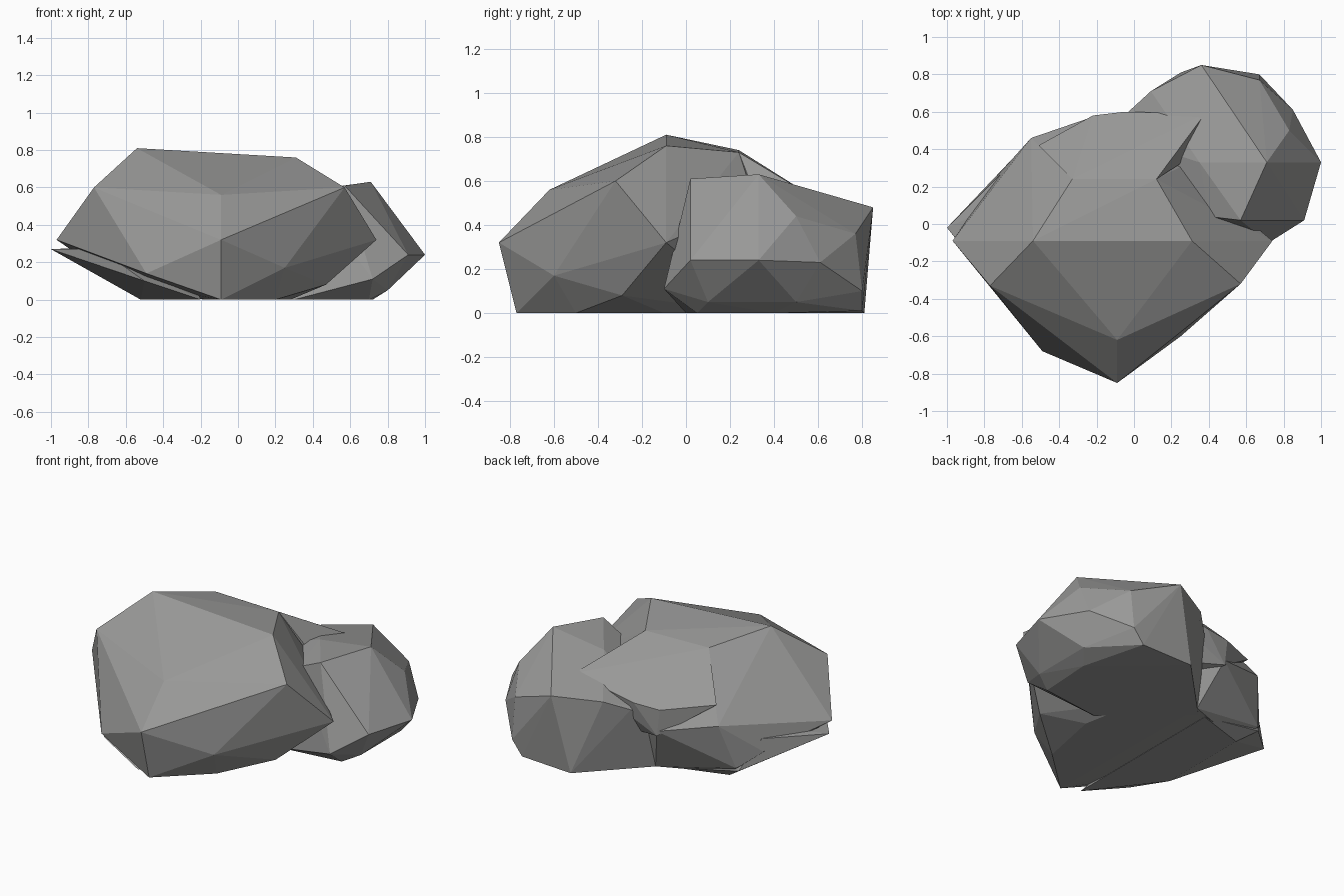
import bpy, bmesh

stone = bpy.data.materials.new("grey stone")
stone.diffuse_color = (0.32, 0.32, 0.315, 1)


def rock(name, points):
    """Faceted stone: the hull around a few corner points."""
    bm = bmesh.new()
    for p in points:
        bm.verts.new(p)
    res = bmesh.ops.convex_hull(bm, input=bm.verts)
    inner = {g for g in res["geom_interior"] + res["geom_unused"]
             if isinstance(g, bmesh.types.BMVert)}
    bmesh.ops.delete(bm, geom=list(inner), context="VERTS")
    bmesh.ops.recalc_face_normals(bm, faces=bm.faces)
    mesh = bpy.data.meshes.new(name)
    bm.to_mesh(mesh)
    bm.free()
    mesh.materials.append(stone)
    obj = bpy.data.objects.new(name, mesh)
    bpy.context.collection.objects.link(obj)
    return obj


# Large front boulder
rock("main_boulder", [
    (-.54, -.09, .81), (-.09, -.09, .76), (.31, -.09, .76),
    (-.33, .24, .74), (.12, .24, .73), (.26, .31, .50),
    (-.09, -.62, .56), (-.77, -.33, .60), (.57, -.32, .60),
    (-.97, -.09, .32), (-.09, -.85, .32), (.74, -.09, .32),
    (-.70, -.41, .32), (-.49, -.68, .14), (.25, -.60, .17), (.47, -.29, .08),
    (-.55, .46, .38), (-.20, .58, .30), (-.73, .26, .19), (-.62, .38, .10),
    (-.09, -.77, 0), (.20, -.50, 0), (.28, -.10, 0), (-.20, -.66, .02),
    (-.52, .29, .01), (-.10, .45, 0), (.20, .30, 0)])

# Thin lower slab sticking out on the left
rock("lower_slab", [
    (-1, -.02, .27), (-.74, -.34, .27), (-.50, -.64, .10), (-.20, -.72, 0),
    (-.75, .20, .15), (-.63, .37, .08), (-.52, .30, 0), (-.52, -.30, 0),
    (-.66, -.10, .08), (-.72, .26, .27), (-.20, .40, 0), (-.30, .30, .30)])

# Ridge running down the back over the side boulder
rock("back_ridge", [
    (.12, .24, .73), (.38, .59, .52), (.26, .33, .50), (-.33, .24, .74),
    (-.51, .42, .49), (-.22, .58, .44), (-.05, .60, .45), (-.20, .58, .27),
    (0, .20, .1), (.25, .45, .2)])

# Smaller boulder at the back right
rock("side_boulder", [
    (.57, .02, .61), (.71, .33, .63), (.35, .33, .58), (.40, .04, .53),
    (.83, .50, .44), (.36, .85, .48), (.09, .71, .46), (.67, .77, .36),
    (1, .33, .24), (.91, .02, .24), (.85, .61, .23), (.67, .80, .10),
    (.72, -.10, .11), (.45, 0, .20), (.80, .50, .05), (.80, .10, .05),
    (.70, .05, 0), (.72, .40, 0), (.60, .80, .01), (.25, .81, 0),
    (-.15, .40, 0), (.30, 0, 0), (-.03, .60, .40), (-.12, .48, .38)])

# Small chip on the front upper face
rock("stone_chip", [
    (-.51, -.33, .64), (-.42, -.29, .69), (-.34, -.35, .67),
    (-.34, -.42, .60), (-.40, -.25, .60)])
